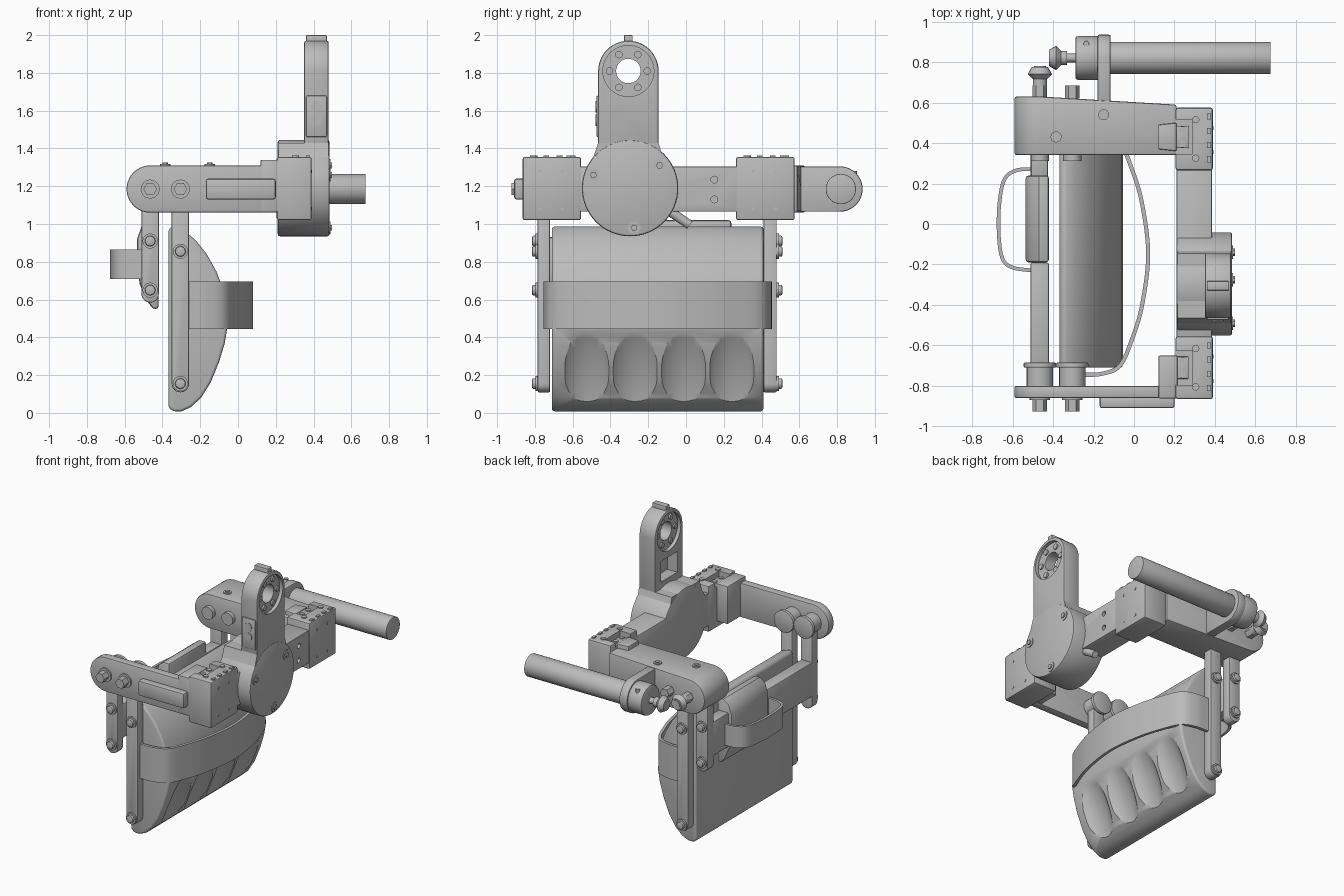
import bpy, bmesh, math
from mathutils import Vector, Matrix

if "Cube" in bpy.data.objects:
    bpy.data.objects.remove(bpy.data.objects["Cube"])

grey = bpy.data.materials.new("machine_grey")
grey.use_nodes = True
GREY = (0.5, 0.5, 0.5, 1)
grey.diffuse_color = GREY
grey.node_tree.nodes["Principled BSDF"].inputs["Base Color"].default_value = GREY
parts = []


def make(name, bm):
    bmesh.ops.recalc_face_normals(bm, faces=bm.faces)
    me = bpy.data.meshes.new(name)
    bm.to_mesh(me)
    bm.free()
    me.materials.append(grey)
    ob = bpy.data.objects.new(name, me)
    bpy.context.collection.objects.link(ob)
    parts.append(ob)
    return ob


def apply(ob, kind, **settings):
    mod = ob.modifiers.new(kind, kind)
    for key, value in settings.items():
        setattr(mod, key, value)
    bpy.context.view_layer.objects.active = ob
    bpy.ops.object.modifier_apply(modifier=mod.name)
    return ob


def bevel(ob, width, segments=2):
    return apply(ob, 'BEVEL', width=width, segments=segments, angle_limit=0.7)


def cut(ob, cutter):
    apply(ob, 'BOOLEAN', operation='DIFFERENCE', object=cutter, solver='EXACT')
    parts.remove(cutter)
    bpy.data.objects.remove(cutter)


def prism(name, pts, axis, a, b, round_=0):
    """Extrude a 2D outline along an axis; the outline uses the other two axes in order."""
    bm = bmesh.new()
    place = {'x': lambda p, t: (t, p[0], p[1]), 'y': lambda p, t: (p[0], t, p[1]),
             'z': lambda p, t: (p[0], p[1], t)}[axis]
    lo, hi = [[bm.verts.new(place(p, t)) for p in pts] for t in (a, b)]
    bm.faces.new(lo)
    bm.faces.new(hi)
    for i in range(len(pts)):
        j = (i + 1) % len(pts)
        bm.faces.new((lo[i], lo[j], hi[j], hi[i]))
    ob = make(name, bm)
    return bevel(ob, round_) if round_ else ob


def box(name, x, y, z, round_=0.008):
    return prism(name, [(x[0], y[0]), (x[1], y[0]), (x[1], y[1]), (x[0], y[1])], 'z', *z, round_)


def arc(cu, cv, r, start, end, n=16):
    angles = [math.radians(start + (end - start) * i / n) for i in range(n + 1)]
    return [(cu + r * math.cos(t), cv + r * math.sin(t)) for t in angles]


def cyl(name, axis, cu, cv, r, a, b, n=32, round_=0):
    return prism(name, arc(cu, cv, r, 0, 360 - 360 / n, n - 1), axis, a, b, round_)


def cone(name, p, q, r1, r2, n=24):
    p, q = Vector(p), Vector(q)
    turn = (q - p).to_track_quat('Z', 'Y').to_matrix().to_4x4()
    bm = bmesh.new()
    bmesh.ops.create_cone(bm, cap_ends=True, segments=n, radius1=r1, radius2=r2, depth=(q - p).length,
                          matrix=Matrix.Translation((p + q) / 2) @ turn)
    return make(name, bm)


def strap(name, pts, z0, z1, thick):
    """Smooth band through the points, seen from above."""
    v = [Vector(p) for p in pts]
    v = [2 * v[0] - v[1]] + v + [2 * v[-1] - v[-2]]
    path = []
    for a, b, c, d in zip(v, v[1:], v[2:], v[3:]):
        for i in range(8):
            t = i / 8
            path.append(0.5 * (2 * b + (c - a) * t + (2 * a - 5 * b + 4 * c - d) * t ** 2
                               + (3 * b - a - 3 * c + d) * t ** 3))
    path.append(v[-2])
    bm = bmesh.new()
    rows = [[bm.verts.new((p.x, p.y, z)) for z in (z0, z1)] for p in path]
    for r, s in zip(rows, rows[1:]):
        bm.faces.new((r[0], s[0], s[1], r[1]))
    return apply(make(name, bm), 'SOLIDIFY', thickness=thick, offset=0)


AX = 1.185                      # height of the pivots and rod
THUMB, CUP = -0.465, -0.305     # x of the two pivot lines

# Swivel base and upright
hub_y, eye_y, eye_z = -0.296, -0.305, 1.81
cyl("swivel_disc", 'x', hub_y, 1.19, 0.255, 0.21, 0.485, 64, 0.012)
prism("swivel_neck", [(-0.52, 1.28), (-0.485, 1.37), (-0.465, 1.43), (-0.145, 1.43), (-0.125, 1.36),
                      (-0.07, 1.28)], 'x', 0.215, 0.48)
upright = prism("upright", [(-0.465, 1.35)] + [(-0.145, 1.35)] + arc(eye_y, eye_z, 0.16, 0, 180, 24),
                'x', 0.35, 0.48, 0.01)
for a, b in ((0.33, 0.375), (0.455, 0.5)):
    cut(upright, cyl("recess_cutter", 'x', eye_y, eye_z, 0.135, a, b, 48))
cut(upright, cyl("eye_cutter", 'x', eye_y, eye_z, 0.065, 0.3, 0.55))
cut(upright, box("pocket_cutter", (0.33, 0.43), (-0.4, -0.21), (1.48, 1.63), 0))
box("upright_pad", (0.36, 0.47), (-0.475, -0.45), (1.46, 1.68))
box("upright_tab", (0.36, 0.47), (-0.328, -0.282), (1.95, 2.0), 0.005)
for u, v in arc(eye_y, eye_z, 0.1, 0, 300, 5):
    cyl("eye_bolt", 'x', u, v, 0.02, 0.365, 0.466, 12)
for z in (1.55, 1.62):
    cyl("pad_screw", 'y', 0.415, z, 0.03, -0.478, -0.47, 16)
for y, z in ((-0.49, 1.26), (-0.14, 1.31), (-0.275, 0.98)):
    cyl("disc_bolt_ring", 'x', y, z, 0.034, 0.47, 0.49, 20)
    cyl("disc_bolt", 'x', y, z, 0.018, 0.48, 0.498, 6)
cone("cable_stub", (0.35, -0.09, 1.07), (0.35, 0.02, 0.995), 0.026, 0.024)

# Cross beam and corner blocks
beam = box("cross_beam", (0.21, 0.385), (-0.57, 0.28), (1.065, 1.305))
for z in (1.13, 1.235):
    cut(beam, cyl("hole_cutter", 'x', 0.15, z, 0.018, 0.33, 0.45, 16))
for y0, tag in ((-0.865, "front"), (0.265, "rear")):
    block = box(tag + "_block", (0.205, 0.39), (y0, y0 + 0.31), (1.02, 1.355), 0.012)
    inner = y0 + (0.08 if tag == "rear" else 0.07)
    cut(block, box("notch_cutter", (0.18, 0.29), (inner, inner + 0.17), (1.315, 1.4), 0))
    box(tag + "_latch", (0.2, 0.27), (inner + 0.03, inner + 0.14), (1.3, 1.335), 0.005)
    for dy in (0.05, 0.12):
        cyl(tag + "_latch_screw", 'z', 0.24, inner + dy, 0.018, 1.33, 1.342, 12)
    for dy in (0.06, 0.25):
        cyl(tag + "_top_screw", 'z', 0.305, y0 + dy, 0.018, 1.35, 1.363, 12)
    for dy in (0.04, 0.11, 0.18, 0.25):
        box(tag + "_top_rib", (0.36, 0.38), (y0 + dy, y0 + dy + 0.03), (1.35, 1.363), 0)
    for dy in (0.09, 0.21):
        for z in (1.08, 1.28):
            cyl(tag + "_side_screw", 'x', y0 + dy, z, 0.01, 0.385, 0.393, 10)

# Front and rear arms
outline = arc(THUMB, AX, 0.125, 90, 270, 20) + [(0.21, AX - 0.125), (0.21, AX + 0.125)]
prism("front_arm", outline, 'y', -0.86, -0.8, 0.008)
box("front_arm_root", (0.12, 0.215), (-0.862, -0.65), (1.065, 1.34))
box("front_arm_panel", (-0.17, 0.2), (-0.91, -0.85), (1.13, 1.24), 0.012)
rear = prism("rear_arm", outline, 'y', 0.34, 0.63, 0.01)
for v in rear.data.vertices:
    if v.co.x > 0 and v.co.y > 0.5:
        v.co.y -= 0.04
prism("rear_arm_wedge", [(0.12, 0.37), (0.21, 0.36), (0.21, 0.5), (0.12, 0.49)], 'z', 1.27, 1.34, 0.006)
for x, y in ((-0.385, 0.43), (-0.15, 0.54)):
    cyl("rear_arm_screw_ring", 'z', x, y, 0.027, 1.3, 1.318, 20)
    cyl("rear_arm_screw", 'z', x, y, 0.015, 1.31, 1.325, 6)

# Drive rod, its bracket and the bevel gears
prism("rod_bracket", arc(0.815, AX, 0.12, -90, 90, 20) + [(0.6, AX + 0.12), (0.6, AX - 0.12)],
      'x', -0.18, -0.115, 0.008)
cyl("drive_rod", 'x', 0.82, AX, 0.08, -0.13, 0.675, 48, 0.004)
cyl("rod_collar", 'x', 0.82, AX, 0.108, -0.29, -0.17, 40, 0.012)
cyl("rod_collar_screw", 'z', -0.235, 0.89, 0.014, 1.25, 1.28, 12)
cyl("gear_shaft", 'x', 0.82, AX, 0.022, -0.4, -0.28, 16)
cyl("pivot_shaft", 'y', THUMB, AX, 0.03, 0.62, 0.78, 16)
for tag, at in (("rod", lambda t: (THUMB + t, 0.82, AX)), ("pivot", lambda t: (THUMB, 0.82 - t, AX))):
    cone(tag + "_gear_teeth", at(0.045), at(0.08), 0.04, 0.06, 20)
    cone(tag + "_gear_back", at(0.08), at(0.105), 0.06, 0.035, 20)
    cone(tag + "_gear_hub", at(0.1), at(0.135), 0.035, 0.035, 20)

# Pivot hardware on both arms
for x, tag in ((THUMB, "thumb"), (CUP, "cup")):
    cyl(tag + "_pivot_nut", 'y', x, AX, 0.036, -0.925, -0.85, 6)
    cyl(tag + "_pivot_washer", 'y', x, AX, 0.05, -0.87, -0.855, 24)
    cyl(tag + "_pivot_disc", 'y', x, AX, 0.08, -0.71, -0.685, 32, 0.006)
    cyl(tag + "_pivot_boss", 'y', x, AX, 0.065, -0.81, -0.7, 24)
    cyl(tag + "_rear_boss", 'y', x, AX, 0.045, 0.31, 0.35, 24)
    cyl(tag + "_rear_nut", 'y', x, AX, 0.036, 0.62, 0.685, 6)

# Hanging bars with bolts, one pair for each pivot line
for y0, y1, out, tag in ((-0.785, -0.72, -1, "front"), (0.41, 0.48, 1, "rear")):
    face = y0 if out < 0 else y1
    for x, half, low, bolts in ((CUP, 0.046, 0.155, (0.155, 0.855)), (THUMB, 0.046, 0.63, (0.65, 0.91))):
        prism(tag + "_hanging_bar", arc(x, low, half, 180, 360, 12) + [(x + half, AX), (x - half, AX)],
              'y', y0, y1, 0.006)
        for z in bolts:
            cyl(tag + "_bar_washer", 'y', x, z, 0.04, *sorted((face, face + out * 0.012)), 20)
            cyl(tag + "_bar_bolt", 'y', x, z, 0.028, *sorted((face, face + out * 0.03)), 16, 0.008)

# Cup with finger grooves
cup = prism("cup", [(-0.368, 0.03), (-0.345, 0.008), (-0.3, 0.008), (-0.25, 0.03), (-0.195, 0.08), (-0.145, 0.16),
                    (-0.1, 0.27), (-0.07, 0.37), (-0.055, 0.46), (-0.06, 0.56), (-0.08, 0.66), (-0.115, 0.75),
                    (-0.165, 0.84), (-0.225, 0.915), (-0.29, 0.97), (-0.345, 0.99), (-0.368, 0.97)], 'y', -0.71, 0.41)
bevel(cup, 0.03, 3)
for i in range(4):
    bm = bmesh.new()
    bmesh.ops.create_uvsphere(bm, u_segments=32, v_segments=24, radius=1)
    bmesh.ops.transform(bm, verts=bm.verts, matrix=Matrix.Translation((-0.04, -0.525 + i * 0.256, 0.21))
                        @ Matrix.Rotation(0.41, 4, 'Y') @ Matrix.Diagonal((0.12, 0.155, 0.4, 1)))
    cut(cup, make("groove_cutter", bm))
side = [(-0.26, 0.595), (-0.16, 0.59), (-0.07, 0.55), (-0.01, 0.42), (0.04, 0.25)]
strap("cup_strap", [(x, -0.15 - d) for x, d in side] + [(0.07, -0.15)]
      + [(x, -0.15 + d) for x, d in reversed(side)], 0.445, 0.695, 0.02)

# Thumb rest with crossbar and strap
box("thumb_crossbar", (-0.512, -0.42), (-0.73, -0.19), (0.68, 0.93), 0.01)
prism("thumb_pad", [(-0.42, 0.55), (-0.45, 0.55), (-0.48, 0.59), (-0.52, 0.68), (-0.535, 0.78), (-0.535, 0.92),
                    (-0.51, 0.99), (-0.47, 1.02), (-0.42, 1.02)], 'y', -0.19, 0.24, 0.025)
box("thumb_rear_bar", (-0.51, -0.425), (0.22, 0.42), (0.68, 0.93), 0.01)
strap("thumb_strap", [(-0.5, 0.27), (-0.58, 0.265), (-0.64, 0.22), (-0.665, 0.1), (-0.668, -0.05),
                      (-0.65, -0.17), (-0.6, -0.215), (-0.5, -0.23)], 0.71, 0.865, 0.018)

# Smooth curved faces, keep hard edges
bpy.ops.object.select_all(action='DESELECT')
for ob in parts:
    ob.select_set(True)
bpy.context.view_layer.objects.active = parts[0]
bpy.ops.object.shade_smooth_by_angle(angle=math.radians(32))
